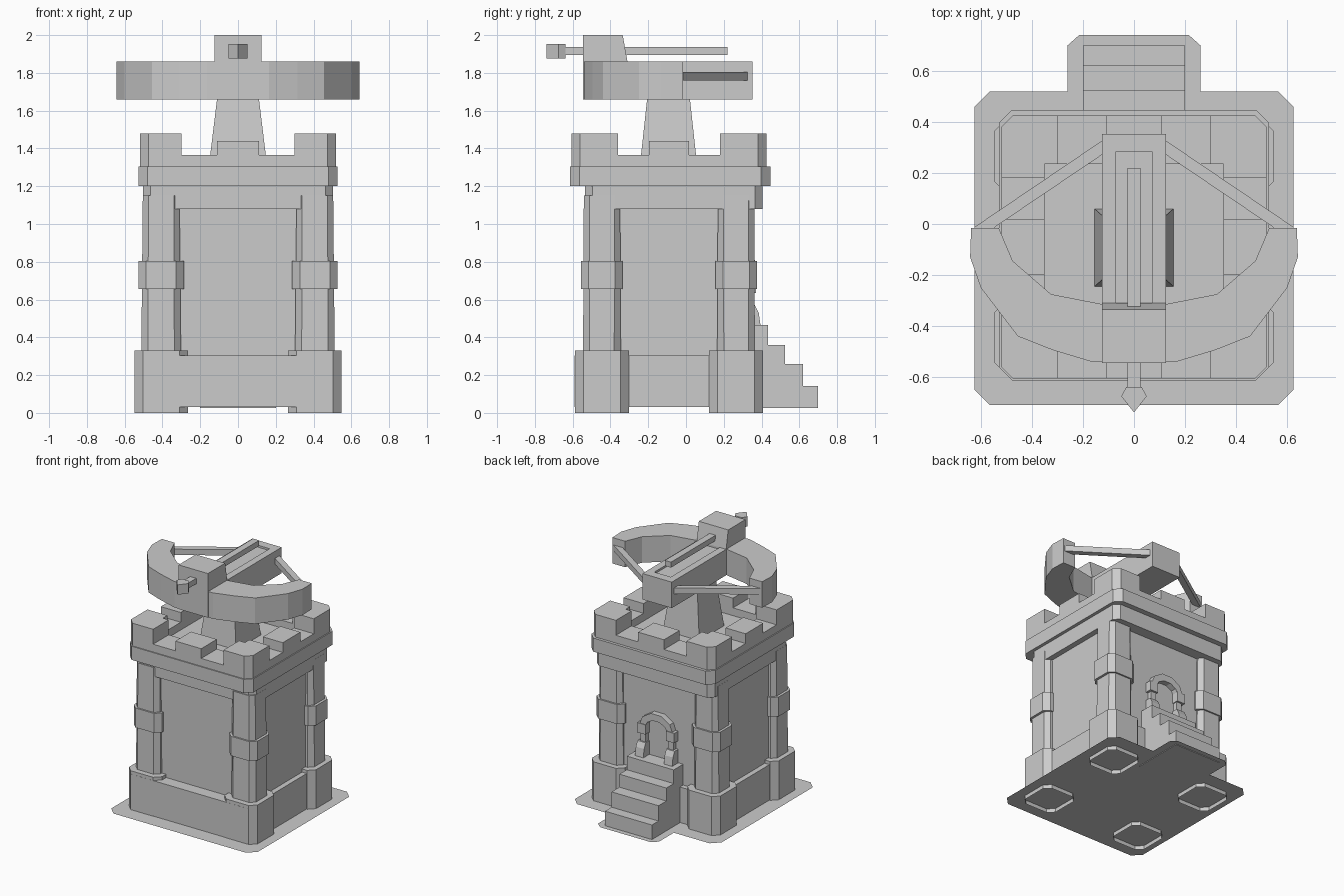
import bpy, bmesh, math

CY = -0.09  # tower centre in y


def prism(name, pts, lo, hi, axis='z', top=None, bottom=True):
    """Extrude an outline along an axis; optional second outline for the far end."""
    def place(p, h):
        return {'z': (p[0], p[1], h), 'x': (h, p[0], p[1]), 'y': (p[0], h, p[1])}[axis]
    bm = bmesh.new()
    a = [bm.verts.new(place(p, lo)) for p in pts]
    cap = bm.faces.new(a)
    if hi is not None:  # None leaves a flat sheet
        b = [bm.verts.new(place(p, hi)) for p in (top or pts)]
        bm.faces.new(b)
        n = len(pts)
        for i in range(n):
            bm.faces.new((a[i], a[(i + 1) % n], b[(i + 1) % n], b[i]))
    bmesh.ops.recalc_face_normals(bm, faces=bm.faces[:])
    if hi is None and cap.normal.z < 0:
        bmesh.ops.reverse_faces(bm, faces=[cap])
    if not bottom:
        bmesh.ops.delete(bm, geom=[cap], context='FACES_ONLY')
    me = bpy.data.meshes.new(name)
    bm.to_mesh(me)
    bm.free()
    ob = bpy.data.objects.new(name, me)
    bpy.context.collection.objects.link(ob)
    return ob


def rect(x0, x1, y0, y1):
    return [(x0, y0), (x1, y0), (x1, y1), (x0, y1)]


def octo(cx, cy, hx, hy, c):
    """Rectangle outline with chamfered corners."""
    return [(cx + x, cy + y) for x, y in (
        (-hx + c, -hy), (hx - c, -hy), (hx, -hy + c), (hx, hy - c),
        (hx - c, hy), (-hx + c, hy), (-hx, hy - c), (-hx, -hy + c))]


def box(name, x0, x1, y0, y1, z0, z1):
    return prism(name, rect(x0, x1, y0, y1), z0, z1)


# Flat ground sheet with a bump for the stairs
half = [(0.565, -0.71), (0.625, -0.65), (0.625, 0.46), (0.565, 0.52),
        (0.26, 0.52), (0.26, 0.70), (0.215, 0.74)]
prism("ground_plate", half + [(-x, y) for x, y in reversed(half)], 0.03, None)

# Walls, plinth and frieze
prism("tower_wall", rect(-0.46, 0.46, -0.495, 0.32), 0.035, 1.2, bottom=False)
prism("plinth", rect(-0.50, 0.50, -0.589, 0.36), 0.032, 0.305, bottom=False)
prism("frieze", octo(0, -0.065, 0.503, 0.47, 0.04), 1.08, 1.21)

# Corner pillars with open-bottomed foot and middle band
for sx in (-1, 1):
    for sy in (-1, 1):
        x, y = sx * 0.407, CY + sy * 0.355
        prism("pillar_foot", octo(x, y, 0.141, 0.143, 0.045), 0, 0.33, bottom=False)
        prism("pillar", octo(x, y, 0.105, 0.1, 0.035), 0.3, 1.15,
              top=octo(x, y, 0.097, 0.096, 0.03))
        prism("pillar_band", octo(x, y, 0.12, 0.11, 0.04), 0.655, 0.805)

# Parapet: lower band, raised rim and merlons
prism("parapet_band", octo(0, -0.083, 0.528, 0.53, 0.05), 1.2, 1.305)
for s in (-1, 1):
    prism("parapet_rim_side", [(s * 0.35, CY - 0.515), (s * 0.475, CY - 0.515), (s * 0.52, CY - 0.47),
                               (s * 0.52, CY + 0.47), (s * 0.475, CY + 0.515), (s * 0.35, CY + 0.515)],
          1.3, 1.365)
    ya, yb = sorted((CY + s * 0.325, CY + s * 0.515))
    box("parapet_rim_end", -0.35, 0.35, ya, yb, 1.3, 1.365)
    box("middle_merlon_end", -0.11, 0.11, ya, yb, 1.36, 1.44)
    xa, xb = sorted((s * 0.35, s * 0.52))
    box("middle_merlon_side", xa, xb, CY - 0.107, CY + 0.107, 1.36, 1.44)
    for t in (-1, 1):
        prism("corner_merlon", [(s * x, CY + t * y) for x, y in (
            (0.30, 0.515), (0.475, 0.515), (0.52, 0.47), (0.52, 0.27),
            (0.35, 0.27), (0.35, 0.325), (0.30, 0.325))], 1.36, 1.48)

# Stairs as one stepped profile
prism("stairs", [(0.30, 0.025), (0.70, 0.025), (0.70, 0.142), (0.62, 0.142), (0.62, 0.26), (0.525, 0.26),
                 (0.525, 0.36), (0.435, 0.36), (0.435, 0.465), (0.30, 0.465)], -0.2, 0.2, axis='x')

# Doorway arch with blocky legs
arc = [math.radians(a) for a in (0, 36, 72, 108, 144, 180)]
outer = [(0.145 * math.cos(a), 0.69 + 0.125 * math.sin(a)) for a in arc]
inner = [(0.095 * math.cos(a), 0.69 + 0.07 * math.sin(a)) for a in reversed(arc)]
prism("door_arch", outer + inner, 0.31, 0.365, axis='y')
for s in (-1, 1):
    xa, xb = sorted((s * 0.095, s * 0.14))
    box("door_leg", xa, xb, 0.31, 0.355, 0.46, 0.70)
    xa, xb = sorted((s * 0.088, s * 0.158))
    box("door_leg_band", xa, xb, 0.31, 0.37, 0.635, 0.71)
    prism("door_leg_foot", [(0.31, 0.46), (0.395, 0.46), (0.385, 0.53), (0.365, 0.57), (0.31, 0.57)],
          xa, xb, axis='x')

# Weapon mount
prism("mount", rect(-0.155, 0.155, -0.245, 0.06), 1.3, 1.67, top=rect(-0.11, 0.11, -0.205, 0.02))

# Weapon stock with a shallow groove along its top
box("stock_base", -0.125, 0.125, -0.33, 0.352, 1.66, 1.845)
for s in (-1, 1):
    xa, xb = sorted((s * 0.07, s * 0.125))
    box("stock_rail", xa, xb, -0.33, 0.352, 1.845, 1.86)
box("stock_end", -0.07, 0.07, 0.285, 0.352, 1.845, 1.86)
prism("stock_head", [(-0.545, 1.66), (-0.31, 1.66), (-0.31, 1.86), (-0.335, 2.0), (-0.545, 2.0)],
      -0.125, 0.125, axis='x')

# Bow arms and strings
for s in (-1, 1):
    prism("bow_arm", [(s * x, y) for x, y in (
        (0.12, -0.54), (0.165, -0.54), (0.315, -0.495), (0.455, -0.44), (0.60, -0.25), (0.642, -0.13),
        (0.638, -0.015), (0.53, -0.015), (0.475, -0.145), (0.325, -0.275), (0.12, -0.315))], 1.66, 1.86)
    prism("bow_string", [(s * x, y) for x, y in (
        (0.545, -0.03), (0.625, -0.03), (0.625, -0.012), (0.12, 0.33), (0.12, 0.275), (0.545, -0.012))],
          1.76, 1.805)

# Bolt
box("bolt_shaft", -0.026, 0.026, -0.66, 0.22, 1.895, 1.937)
prism("bolt_head", [(0, -0.738), (0.05, -0.675), (0.03, -0.638), (-0.03, -0.638), (-0.05, -0.675)],
      1.877, 1.953)
